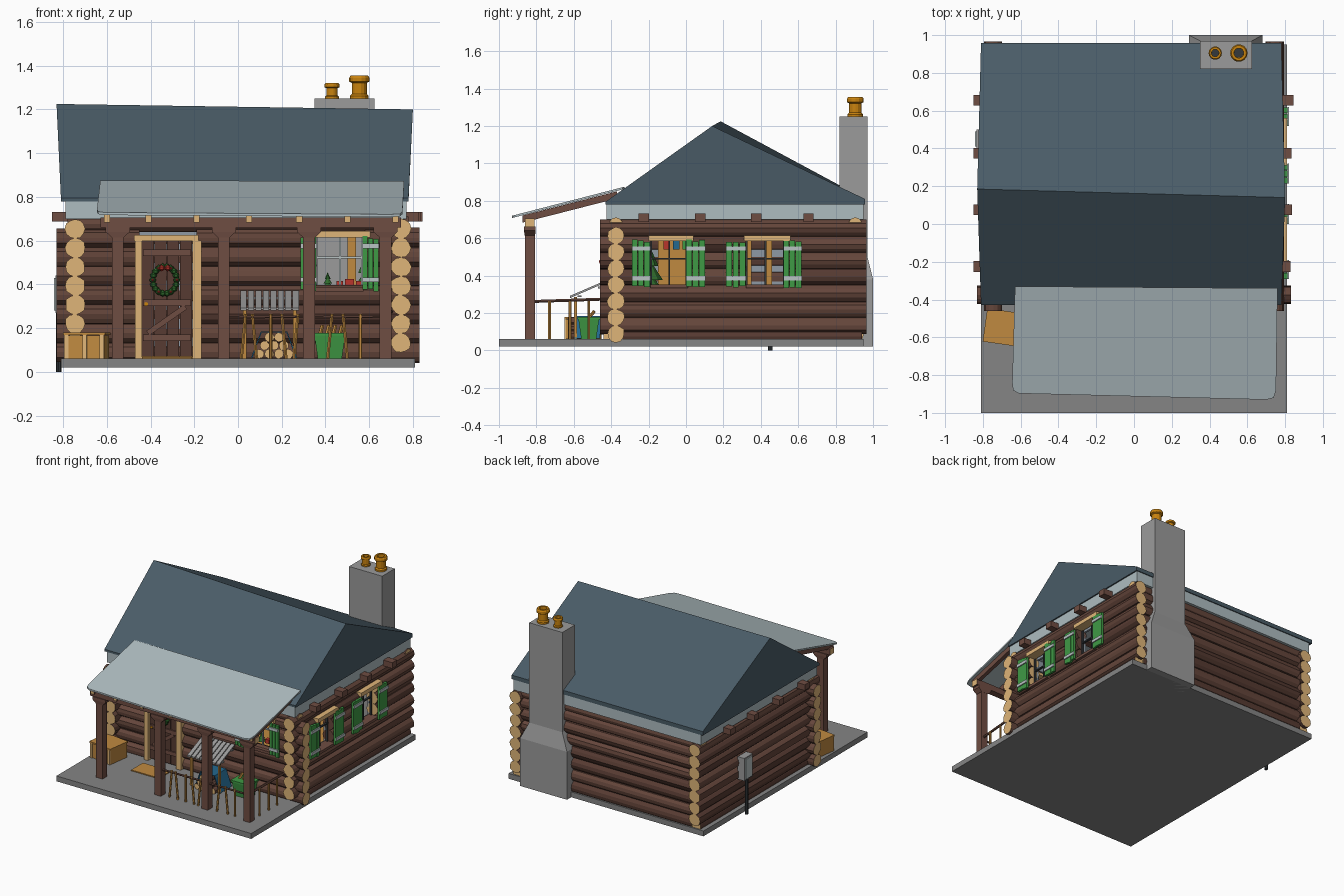
import bpy, bmesh, math, random
from mathutils import Vector, Matrix

if "Cube" in bpy.data.objects:
    bpy.data.objects.remove(bpy.data.objects["Cube"])
random.seed(4)

# Materials
def mat(name, hexcol):
    c = [int(hexcol[i:i + 2], 16) / 255 for i in (0, 2, 4)]
    m = bpy.data.materials.new(name)
    m.diffuse_color = [((v + .055) / 1.055) ** 2.4 for v in c] + [1]
    m.use_nodes = True
    m.node_tree.nodes["Principled BSDF"].inputs["Base Color"].default_value = m.diffuse_color
    return m
BARK, BARK2 = mat("bark", "65463b"), mat("bark_dark", "573b32")
TAN, GOLD, CRATE = mat("cut_wood", "dfb578"), mat("clay", "c9830f"), mat("crate_wood", "c08a40")
SLATE, PALE, STONE = mat("slate", "4a5c67"), mat("pale", "aebcc0"), mat("stone", "9b9b9b")
GREEN, BAND, DARK = mat("green", "3f9a45"), mat("band", "b9c4c4"), mat("dark", "33383c")
LEAF, RED, BLUE = mat("leaf", "2f6b2c"), mat("red", "b8352c"), mat("blue", "23688f")
SLAB, LINING, BEAM = mat("slab", "858585"), mat("lining", "8e9aa5"), mat("beam", "6f4d42")

# Helpers
def mesh(name, verts, faces, *mats, ends=0):
    me = bpy.data.meshes.new(name)
    me.from_pydata([tuple(v) for v in verts], [], faces)
    bm = bmesh.new(); bm.from_mesh(me)
    bmesh.ops.recalc_face_normals(bm, faces=bm.faces)
    bm.to_mesh(me); bm.free()
    for m in mats:
        me.materials.append(m)
    for p in list(me.polygons)[len(faces) - ends:] if ends else []:
        p.material_index = len(mats) - 1
    o = bpy.data.objects.new(name, me)
    bpy.context.collection.objects.link(o)
    return o

def prism(name, a, b, *mats, ends=0):
    """Loft between two matching loops of 3D points, capped."""
    n = len(a)
    f = [(i, (i + 1) % n, n + (i + 1) % n, n + i) for i in range(n)]
    return mesh(name, a + b, f + [tuple(range(n)), tuple(range(n, 2 * n))], *mats, ends=ends)

def frustum(name, r0, r1, z0, z1, m):
    ring = lambda r, z: [(r[0], r[2], z), (r[1], r[2], z), (r[1], r[3], z), (r[0], r[3], z)]
    return prism(name, ring(r0, z0), ring(r1, z1), m)

def box(name, x0, x1, y0, y1, z0, z1, m):
    return frustum(name, (x0, x1, y0, y1), (x0, x1, y0, y1), z0, z1, m)

def turn(o, ang, pivot, axis='Z'):
    p = Matrix.Translation(pivot)
    o.data.transform(p @ Matrix.Rotation(math.radians(ang), 4, axis) @ p.inverted())
    return o

def log(name, p0, p1, r, side, cut=TAN, n=12, jit=.0):
    p0, p1 = Vector(p0), Vector(p1)
    q = (p1 - p0).to_track_quat('Z', 'Y')
    k = [r * (1 + random.uniform(-jit, jit)) for _ in range(n)]
    ring = lambda p: [p + q @ Vector((k[i] * math.cos(math.tau * i / n), k[i] * math.sin(math.tau * i / n), 0)) for i in range(n)]
    return prism(name, ring(p0), ring(p1), side, cut, ends=2)

def lathe(name, x, y, prof, m, n=14):
    v = [(x + r * math.cos(math.tau * i / n), y + r * math.sin(math.tau * i / n), z) for r, z in prof for i in range(n)]
    f = [(j * n + i, j * n + (i + 1) % n, (j + 1) * n + (i + 1) % n, (j + 1) * n + i) for j in range(len(prof) - 1) for i in range(n)]
    return mesh(name, v, f, m)

def wbox(side, name, u0, u1, d0, d1, z0, z1, m):
    """Box on a wall: u along the wall, d outward from its face."""
    if side == 'front':
        return box(name, u0, u1, -.42 - d1, -.42 - d0, z0, z1, m)
    return box(name, .79 + d0, .79 + d1, u0, u1, z0, z1, m)

# Slab
box("porch_slab", -.81, .81, -1, .95, .02, .06, SLAB)

# Log walls, split round the openings (u0, u1, z0, z1)
DOOR, FWIN = (-.45, -.19, .06, .62), (.36, .58, .375, .62)
RWINS = [(-.19, .01, .345, .585), (.32, .53, .345, .585)]
def course(name, a, b, z, holes, pt, r=.046):
    cuts = [a] + [u for h in holes if h[2] < z < h[3] for u in h[:2]] + [b]
    for u0, u1 in zip(cuts[::2], cuts[1::2]):
        log(name, pt(u0, z), pt(u1, z), r, random.choice((BARK, BARK, BARK2)),
            TAN if (u0 == a or u1 == b) else BARK, jit=.07)
for i in range(7):
    zx, zy = .09 + .087 * i, .132 + .087 * i
    course("front_log", -.83, .83, zx, [DOOR, FWIN], lambda u, z: (u, -.375, z))
    course("back_log", -.71, .71, zx, [], lambda u, z: (u, .905, z))
    course("right_log", -.46, .965, zy, RWINS, lambda u, z: (.745, u, z))
    course("left_log", -.46, .965, zy, [], lambda u, z: (-.745, u, z))
for y in (-.375, .905):
    log("top_log", (-.78, y, .675), (.78, y, .675), .036, BARK)
for x in (-.745, .745):
    log("sill_log", (x, -.40, .075), (x, .94, .075), .036, BARK2)

# Inner wall lining and floor
def lining(name, a, b, holes, mk):
    u = a
    for h in holes:
        mk(name, u, h[0], .06, .70)
        mk(name, h[0], h[1], h[3], .70)
        if h[2] > .07:
            mk(name, h[0], h[1], .06, h[2])
        u = h[1]
    mk(name, u, b, .06, .70)
lining("front_lining", -.72, .72, [DOOR, FWIN], lambda n, a, b, z, w: box(n, a, b, -.35, -.335, z, w, LINING))
lining("right_lining", -.35, .88, RWINS, lambda n, a, b, z, w: box(n, .705, .72, a, b, z, w, LINING))
box("back_lining", -.72, .72, .865, .88, .06, .70, LINING)
box("left_lining", -.72, -.705, -.35, .88, .06, .70, LINING)
box("floor", -.70, .70, -.33, .86, .058, .07, CRATE)

# Main roof: pale wall band, beam ends, slightly crooked gable
box("eave_band", -.79, .77, -.425, .95, .70, .785, PALE)
for y in (-.225, .075, .375, .655):
    box("ceiling_beam", -.85, .83 + random.uniform(-.01, .015), y - .028, y + .028, .688, .732, BEAM)
def gable(xe, xr, yr, zr):
    return [(xe, -.43, .78), (xe, .957, .78), (xe, .957, .81), (xr, yr, zr), (xe, -.43, .795)]
prism("main_roof", gable(-.81, -.83, .185, 1.225), gable(.78, .80, .14, 1.20), SLATE)

# Chimney
frustum("chimney_base", (.29, .68, .82, 1), (.29, .68, .82, 1), .02, .38, STONE)
frustum("chimney_shoulder", (.29, .68, .82, 1), (.35, .625, .82, .97), .38, .50, STONE)
box("chimney_stack", .35, .625, .82, .97, .50, 1.25, STONE)
for x, r, h in ((.43, .032, .07), (.555, .042, .105)):
    lathe("chimney_pot", x, .905, [(r * s, 1.25 + h * t) for s, t in ((1, 0), (1, .12), (.82, .2), (.82, .68),
          (1.1, .74), (1.1, .9), (.95, 1), (.62, 1), (.6, .1))], GOLD)
    log("pot_hole", (x, .905, 1.25), (x, .905, 1.26), r * .62, DARK, DARK)

# Porch roof with rounded front corners
def sheet(dz):
    pts = [(.76, -.34), (-.63, -.33), (-.645, -.84), (-.64, -.88), (-.61, -.897), (.70, -.93), (.74, -.92), (.752, -.88)]
    return [(x, y, .875 + (y + .33) * .258 + dz) for x, y in pts]
prism("porch_roof", sheet(-.012), sheet(0), PALE)
for x in (-.60, -.41, -.19, .05, .28, .50, .72):
    sec = lambda y, z: [(x - .014, y, z), (x + .014, y, z), (x + .014, y, z + .038), (x - .014, y, z + .038)]
    prism("rafter", sec(-.875, .683), sec(-.37, .812), BEAM, TAN, ends=2)
prism("porch_beam", *[[(x, y, z) for y, z in ((-.86, .66), (-.81, .66), (-.81, .705), (-.86, .705))] for x in (-.63, .745)], BEAM, TAN, ends=2)
for x in (-.55, -.065, .325, .675):
    box("porch_post", x - .027, x + .027, -.862, -.808, .06, .64, BEAM)
    frustum("post_bracket", (x - .028, x + .028, -.863, -.807), (x - .055, x + .055, -.866, -.804), .615, .64, BEAM)
    box("post_cap", x - .055, x + .055, -.866, -.804, .64, .662, BEAM)

# Railings
for x, t in ((.025, .01), (.075, -.01), (.15, .0), (.21, -.01), (.265, .01), (.42, .01), (.49, -.01), (.56, 0)):
    log("baluster", (x - t, -.835, .06), (x + t, -.835, .265), .008, CRATE, TAN, 6)
for a, b in ((-.04, .30), (.35, .65)):
    log("front_rail", (a, -.835, .25), (b, -.835, .252), .007, BARK, TAN, 6)
log("side_rail", (.68, -.81, .262), (.70, -.42, .275), .009, BARK, TAN, 6)
for y in (-.73, -.62, -.52):
    log("side_baluster", (.69, y, .06), (.69, y, .265), .008, CRATE, TAN, 6)

# Shutters and windows
def window(side, u0, u1, z0, z1, sh):
    for s0, s1 in sh:
        w = (s1 - s0) / 3
        for k in range(3):
            wbox(side, "shutter_plank", s0 + k * w, s0 + (k + 1) * w - .003, .005, .022,
                 z0 - random.uniform(0, .012), z1 + random.uniform(-.008, .01), GREEN)
        for z in (z0 + .03, z1 - .05):
            wbox(side, "shutter_band", s0, s1, .022, .030, z, z + .022, BAND)
    wbox(side, "window_header", u0 - .01, u1 + .03, -.05, .02, z1, z1 + .03, TAN)
    wbox(side, "window_sill", u0, u1, -.07, .008, z0 - .012, z0 + .008, BEAM)
    for u in (u0, u1 - .012, (u0 + u1) / 2 - .004):
        wbox(side, "window_stile", u, u + .009, -.06, -.045, z0, z1, DARK if side != 'front' else BAND)
    zm = (z0 + z1) / 2 + .02
    wbox(side, "window_bar", u0, u1, -.06, -.045, zm, zm + .009, DARK if side != 'front' else BAND)
window('front', .355, .575, .38, .615, [(.285, .36), (.57, .645)])
window('right', -.19, .01, .345, .585, [(-.29, -.19), (.0, .105)])
window('right', .32, .53, .345, .585, [(.215, .32), (.52, .62)])

# Door, frame and wreath
for k in range(4):
    u = -.44 + k * .058
    wbox('front', "door_plank", u, u + .055, -.03, -.005, .07, .60, BARK2)
for z in (.14, .30, .53):
    wbox('front', "door_batten", -.435, -.215, -.005, .004, z, z + .03, BEAM)
turn(wbox('front', "door_brace", -.43, -.22, -.005, .003, .225, .25, BEAM), -35, (-.325, -.42, .235), 'Y')
for a, b in ((-.472, -.44), (-.208, -.168)):
    wbox('front', "door_jamb", a, b, -.06, .02, .06, .60, TAN)
wbox('front', "door_lintel", -.475, -.18, -.06, .024, .598, .625, TAN)
log("door_knob", (-.42, -.43, .31), (-.42, -.405, .31), .009, GOLD, GOLD, 8)
def blob(name, p, r, m):
    lathe(name, p[0], p[1], [(0, p[2] - r), (r * .8, p[2] - r * .5), (r, p[2] + r * .2), (0, p[2] + r)], m, 6)
for i in range(18):
    a = math.tau * i / 18
    blob("wreath_leaf", (-.335 + .055 * math.cos(a), -.435, .42 + .062 * math.sin(a)), .016, LEAF)
    if i % 3 == 0:
        blob("wreath_berry", (-.335 + .056 * math.cos(a), -.451, .42 + .062 * math.sin(a)), .007, RED)
for dx in (-.014, .014):
    blob("wreath_bow", (-.335 + dx, -.452, .475), .016, RED)
box("door_mat", -.44, -.21, -.64, -.50, .06, .067, CRATE)

# Crate
parts = [box("crate", -.785, -.60, -.63, -.465, .06, .165, CRATE), box("crate_lid", -.79, -.595, -.637, -.46, .168, .18, CRATE)]
parts += [box("crate_slat", x, x + .02, -.637, -.63, .06, .168, TAN) for x in (-.785, -.70, -.62)]
for o in parts:
    turn(o, -8, (-.69, -.55, 0))

# Firewood under a blue sheet with a slatted cover
for row, cnt in enumerate((4, 3, 2)):
    for k in range(cnt):
        x, z = .165 + (k - (cnt - 1) / 2) * .044, .082 + row * .038
        log("firewood", (x, -.63, z), (x, -.48, z), .022, BARK, TAN, 9, .06)
arch = [(.06, .065), (.105, .185), (.225, .185), (.27, .065)]
o = mesh("blue_sheet", [(x, y, z) for y in (-.60, -.46) for x, z in arch], [(i, i + 1, i + 5, i + 4) for i in range(3)], BLUE)
o.modifiers.new("thickness", 'SOLIDIFY').thickness = .006
for k in range(8):
    x = .012 + k * .034
    sec = lambda y, z: [(x, y, z), (x + .028, y, z), (x + .028, y, z + .012), (x, y, z + .012)]
    prism("cover_slat", sec(-.62, .28), sec(-.435, .36), STONE)
for y, z in ((-.58, .285), (-.47, .332)):
    box("cover_batten", .01, .28, y, y + .02, z, z + .01, STONE)
for x in (.03, .26):
    box("cover_leg", x - .008, x + .008, -.60, -.584, .06, .285, CRATE)

# Green bin with kindling
frustum("bin", (.365, .475, -.56, -.48), (.35, .49, -.575, -.465), .06, .165, GREEN)
box("bin_rim", .345, .495, -.58, -.46, .165, .178, GREEN)
for k in range(4):
    log("kindling", (.37 + k * .03, -.54, .15), (.385 + k * .03, -.49, .21), .009, CRATE, TAN, 6)

# Room contents seen through the windows
def tree(x, y, z, s):
    for k in range(3):
        lathe("indoor_tree", x, y, [(0, z + s * .28 * k), (s * (.38 - .09 * k), z + s * .28 * k), (0, z + s * (.28 * k + .44))], LEAF, 9)
tree(.60, -.20, .30, .27)
tree(.41, -.30, .385, .07)
box("tree_table", .50, .69, -.30, -.08, .28, .30, CRATE)
for x, s in ((.45, .03), (.49, .04), (.54, .03)):
    box("present", x, x + s, -.32, -.29, .385, .385 + s, RED)
box("bookcase", -.66, -.55, -.15, .35, .07, .62, CRATE)
for k in range(8):
    box("book", -.55, -.53, -.12 + k * .05, -.085 + k * .05, .54, .60, (RED, BLUE, GREEN)[k % 3])
box("cupboard", .50, .54, .42, .46, .07, .62, CRATE)

# Meter box and pipe on the left wall
box("meter_box", -.835, -.78, .40, .50, .27, .44, STONE)
box("meter_door", -.842, -.835, .41, .49, .28, .43, BAND)
log("meter_pipe", (-.82, .45, 0), (-.82, .45, .28), .012, DARK, DARK, 8)
